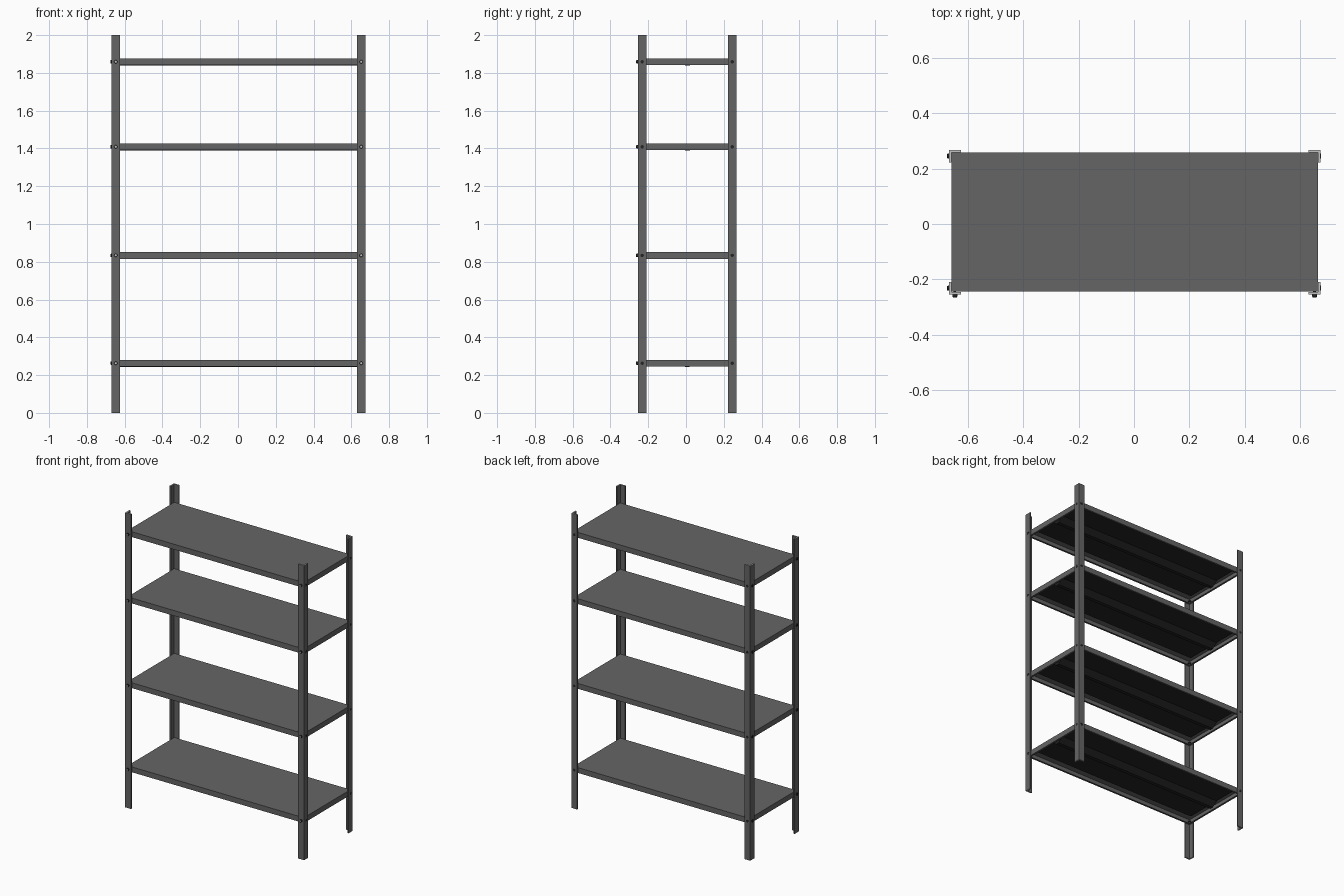
import bpy, bmesh, math
from mathutils import Matrix, Vector

if "Cube" in bpy.data.objects:
    bpy.data.objects.remove(bpy.data.objects["Cube"])


def material(name, v):
    m = bpy.data.materials.new(name)
    m.diffuse_color = (v, v, v, 1)
    m.use_nodes = True
    m.node_tree.nodes["Principled BSDF"].inputs["Base Color"].default_value = m.diffuse_color
    return m


GREY = material("dark grey steel", 0.13)
BLACK = material("black steel", 0.018)
LIGHT = material("light zinc", 0.55)


def finish(bm, name, mats):
    bmesh.ops.recalc_face_normals(bm, faces=bm.faces)
    me = bpy.data.meshes.new(name)
    bm.to_mesh(me)
    bm.free()
    ob = bpy.data.objects.new(name, me)
    for m in mats:
        me.materials.append(m)
    bpy.context.collection.objects.link(ob)
    return ob


def loft(bm, rings):
    """Skin a list of equal-length point rings and cap both ends."""
    vs = [[bm.verts.new(p) for p in r] for r in rings]
    n = len(vs[0])
    for a, b in zip(vs, vs[1:]):
        for i in range(n):
            j = (i + 1) % n
            bm.faces.new((a[i], a[j], b[j], b[i]))
    bm.faces.new(vs[0])
    return bm.faces.new(vs[-1])


X0, X1 = -0.669, 0.674      # outer post faces
Y0, Y1 = -0.254, 0.267
ARM, THICK = 0.044, 0.009   # angle-iron post section
SX0, SX1, SY0, SY1 = -0.659, 0.664, -0.243, 0.258
SHELF_H = 0.036
LEVELS = (0.263, 0.834, 1.409, 1.859)


# Angle-iron posts, one per corner
def post(name, x, y, sx, sy):
    prof = [(0, 0), (ARM, 0), (ARM, THICK), (THICK, THICK), (THICK, ARM), (0, ARM)]
    bm = bmesh.new()
    loft(bm, [[(x + sx * a, y + sy * b, z) for a, b in prof] for z in (0, 2)])
    ob = finish(bm, name, [GREY, LIGHT])
    for p in ob.data.polygons:
        if abs(p.normal.z) > 0.9:      # bare cut ends
            p.material_index = 1


post("front_left_post", X0, Y0, 1, 1)
post("front_right_post", X1, Y0, -1, 1)
post("back_left_post", X0, Y1, 1, -1)
post("back_right_post", X1, Y1, -1, -1)


# Shelf: folded sheet pan, open below, with return lips
def shelf(name, zc):
    zt, zb, t, lip = zc + SHELF_H / 2, zc - SHELF_H / 2, 0.002, 0.012

    def rect(d, z):
        return [(SX0 + d, SY0 + d, z), (SX1 - d, SY0 + d, z),
                (SX1 - d, SY1 - d, z), (SX0 + d, SY1 - d, z)]

    bm = bmesh.new()
    loft(bm, [rect(0, zt), rect(0, zb), rect(lip, zb), rect(lip, zb + t),
              rect(t, zb + t), rect(t, zt - t)])
    finish(bm, name, [GREY])

    # Black stiffener under the sheet, with a centre rib
    yc, w = (SY0 + SY1) / 2, (SY1 - SY0) / 2 - 0.04
    half = [(w, zt - t), (w - 0.01, zt - 0.007), (0.05, zt - 0.007), (0.012, zb - 0.001)]
    prof = [(yc - a, z) for a, z in half] + [(yc + a, z) for a, z in reversed(half)]
    bm = bmesh.new()
    loft(bm, [[(x, y, z) for y, z in prof] for x in (SX0 + 0.03, SX1 - 0.03)])
    finish(bm, name + "_stiffener", [BLACK])


# Bolt: black shank and head, optional bright outer face
def bolt(name, pos, direction, out, bright=False):
    rot = Vector(direction).to_track_quat('Z', 'Y').to_matrix().to_4x4()
    bm = bmesh.new()
    prof = [(0.005, -0.018), (0.005, 0), (0.009, 0), (0.009, out * 0.6), (0.007, out)]
    tip = loft(bm, [[(r * math.cos(k * math.tau / 12), r * math.sin(k * math.tau / 12), h)
                     for k in range(12)] for r, h in prof])
    tip.material_index = int(bright)
    bmesh.ops.transform(bm, matrix=Matrix.Translation(pos) @ rot, verts=bm.verts)
    finish(bm, name, [BLACK, LIGHT])


H = ARM / 2
for i, z in enumerate(LEVELS, 1):
    shelf(f"shelf_{i}", z)
    for side, x in (("left", X0 + H), ("right", X1 - H)):
        bolt(f"front_bolt_{side}_{i}", (x, Y0, z), (0, -1, 0), 0.011, True)
        bolt(f"back_bolt_{side}_{i}", (x, Y1, z), (0, 1, 0), 0.001)
    for end, y in (("front", Y0 + H), ("back", Y1 - H)):
        bolt(f"left_bolt_{end}_{i}", (X0, y, z), (-1, 0, 0), 0.006)
        bolt(f"right_bolt_{end}_{i}", (X1, y, z), (1, 0, 0), 0.001)
